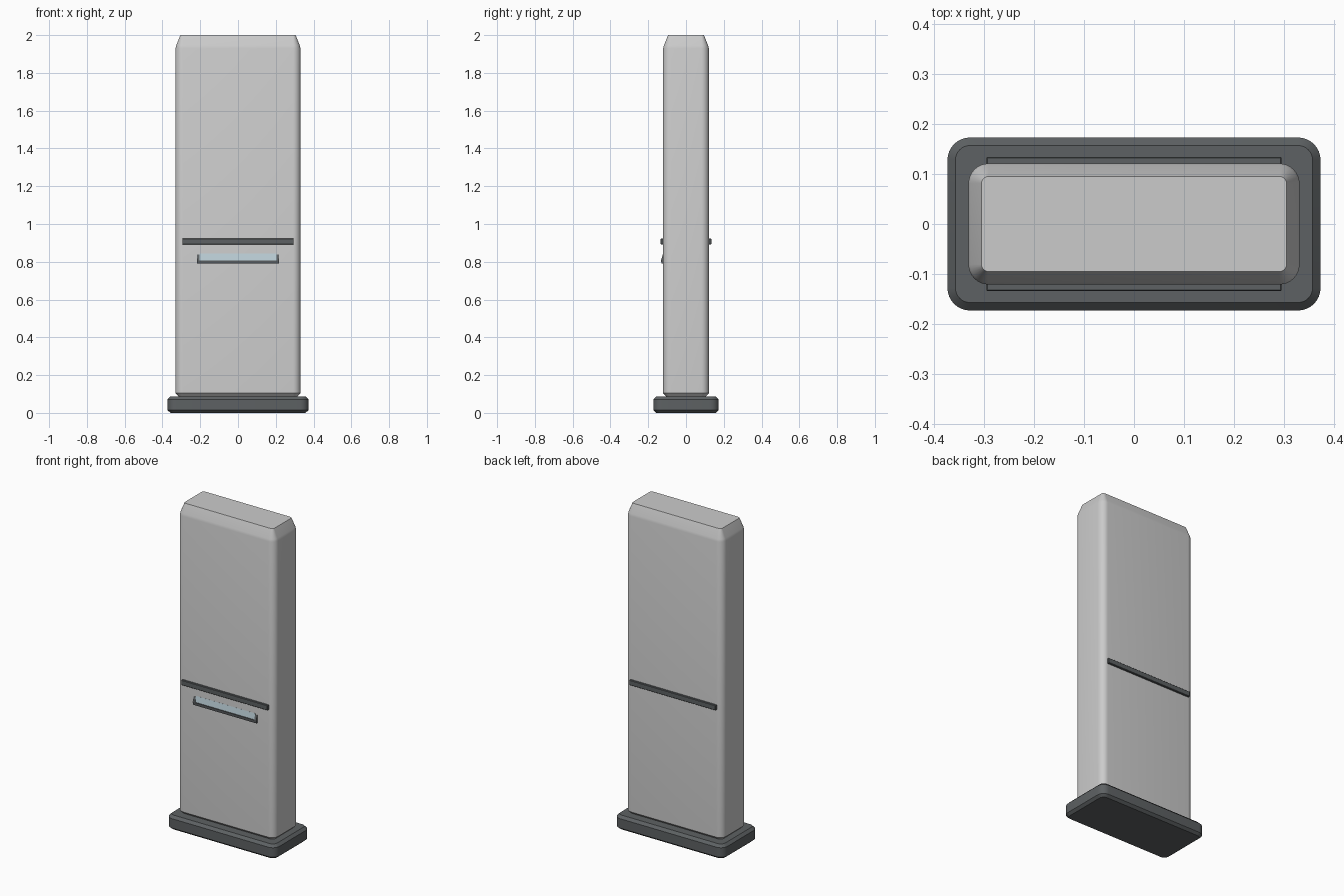
import bpy, bmesh
from math import sin, cos, pi, radians

if "Cube" in bpy.data.objects:
    bpy.data.objects.remove(bpy.data.objects["Cube"])


def material(name, rgb):
    m = bpy.data.materials.new(name)
    m.diffuse_color = (*rgb, 1)
    m.use_nodes = True
    m.node_tree.nodes["Principled BSDF"].inputs["Base Color"].default_value = m.diffuse_color
    return m


DARK = material("dark_grey", (0.11, 0.12, 0.125))
LIGHT = material("light_grey", (0.55, 0.55, 0.57))
PANE = material("pale_glass", (0.5, 0.62, 0.68))


def finish(bm, name, mat, smooth=None):
    bmesh.ops.recalc_face_normals(bm, faces=bm.faces)
    me = bpy.data.meshes.new(name)
    bm.to_mesh(me)
    bm.free()
    ob = bpy.data.objects.new(name, me)
    bpy.context.collection.objects.link(ob)
    me.materials.append(mat)
    if smooth:
        bpy.ops.object.select_all(action='DESELECT')
        bpy.context.view_layer.objects.active = ob
        ob.select_set(True)
        bpy.ops.object.shade_smooth_by_angle(angle=radians(smooth))
    return ob


def rounded_slab(name, hx, hy, r, levels, mat, seg=8):
    """Stack of rounded rectangles; levels are (z, inset)."""
    bm = bmesh.new()
    rings = []
    for z, inset in levels:
        ring = []
        for q, (sx, sy) in enumerate(((1, 1), (-1, 1), (-1, -1), (1, -1))):
            for i in range(seg + 1):
                a = (q + i / seg) * pi / 2
                ring.append(bm.verts.new((sx * (hx - r) + (r - inset) * cos(a),
                                          sy * (hy - r) + (r - inset) * sin(a), z)))
        rings.append(ring)
    n = len(rings[0])
    for lo, hi in zip(rings, rings[1:]):
        for i in range(n):
            bm.faces.new((lo[i], lo[(i + 1) % n], hi[(i + 1) % n], hi[i]))
    bm.faces.new(rings[0])
    bm.faces.new(rings[-1])
    return finish(bm, name, mat, 30)


def side_prism(name, profile, x0, x1, mat):
    """Extrude a (y, z) profile along x."""
    bm = bmesh.new()
    face = bm.faces.new([bm.verts.new((x0, y, z)) for y, z in profile])
    ext = bmesh.ops.extrude_face_region(bm, geom=[face])
    verts = [v for v in ext["geom"] if isinstance(v, bmesh.types.BMVert)]
    bmesh.ops.translate(bm, verts=verts, vec=(x1 - x0, 0, 0))
    return finish(bm, name, mat)


# plinth and main panel
rounded_slab("base", 0.373, 0.173, 0.045,
             [(0, 0.016), (0.014, 0), (0.072, 0), (0.088, 0.016)], DARK)
rounded_slab("body", 0.331, 0.121, 0.04,
             [(0.086, 0.018), (0.104, 0), (1.93, 0), (1.945, 0.004), (2.0, 0.026)], LIGHT)

# trim strips on front and back
for side, s in (("front", -1), ("back", 1)):
    bar = side_prism(side + "_trim_strip",
                     [(s * 0.11, 0.892), (s * 0.134, 0.892), (s * 0.134, 0.923), (s * 0.11, 0.923)],
                     -0.295, 0.295, DARK)
    bev = bar.modifiers.new("soft_edges", 'BEVEL')
    bev.width = 0.002

# leaflet tray: ledge, two wedge ends and a leaning pane
side_prism("tray_ledge", [(-0.115, 0.79), (-0.13, 0.79), (-0.132, 0.808), (-0.115, 0.808)],
           -0.215, 0.215, DARK)
for side, s in (("left", -1), ("right", 1)):
    side_prism(side + "_tray_end",
               [(-0.115, 0.79), (-0.13, 0.79), (-0.132, 0.808), (-0.123, 0.838), (-0.115, 0.838)],
               s * 0.203, s * 0.217, DARK)
side_prism("tray_pane", [(-0.115, 0.80), (-0.129, 0.80), (-0.1215, 0.845), (-0.115, 0.845)],
           -0.203, 0.203, PANE)
